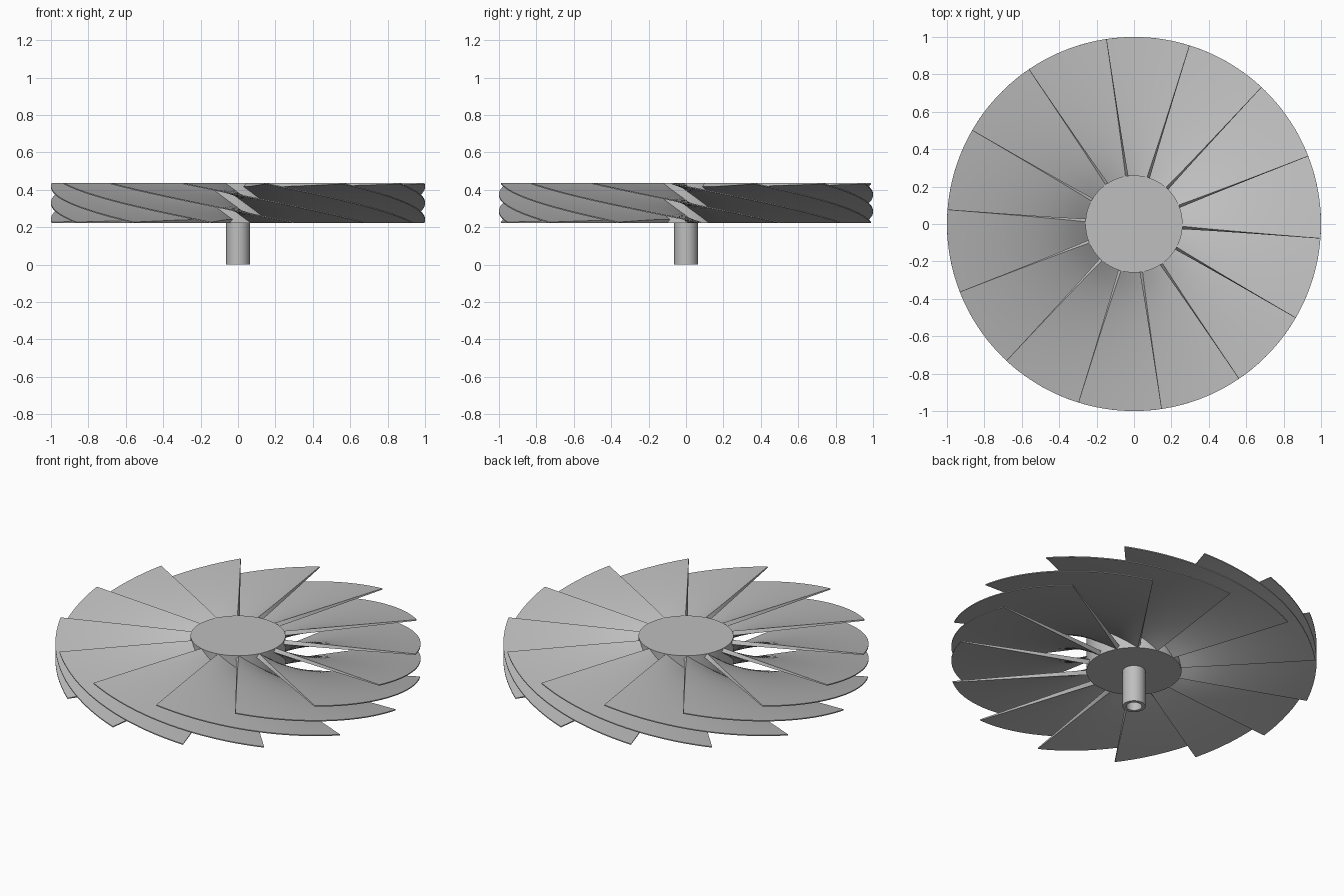
import bpy, bmesh, math
from mathutils import Vector

if "Cube" in bpy.data.objects:
    bpy.data.objects.remove(bpy.data.objects["Cube"], do_unlink=True)

BLADES = 14
LOW, HIGH = 0.222, 0.437
HUB_R, RIM_R = 0.26, 1.0
TWIST = math.radians(60.5)
PHASE = math.radians(72.7)
STEPS_R, STEPS_T = 10, 20

grey = bpy.data.materials.new("plain grey")
grey.use_nodes = True
colour = (0.52, 0.52, 0.52, 1)
grey.diffuse_color = colour
grey.node_tree.nodes["Principled BSDF"].inputs["Base Color"].default_value = colour


def finish(bm, name):
    """Turn a bmesh into a named, smoothly shaded object."""
    bmesh.ops.recalc_face_normals(bm, faces=bm.faces)
    mesh = bpy.data.meshes.new(name)
    bm.to_mesh(mesh)
    bm.free()
    mesh.materials.append(grey)
    obj = bpy.data.objects.new(name, mesh)
    bpy.context.collection.objects.link(obj)
    bpy.ops.object.select_all(action="DESELECT")
    obj.select_set(True)
    bpy.context.view_layer.objects.active = obj
    bpy.ops.object.shade_smooth_by_angle(angle=math.radians(30))
    return obj


def lathe(name, profile, sides=64):
    """Spin a profile of (radius, height) points around the z axis."""
    bm = bmesh.new()
    verts = [bm.verts.new((r, 0, z)) for r, z in profile]
    edges = [bm.edges.new(pair) for pair in zip(verts, verts[1:])]
    bmesh.ops.spin(bm, geom=verts + edges, cent=(0, 0, 0), axis=(0, 0, 1),
                   angle=math.tau, steps=sides, use_duplicate=False)
    bmesh.ops.remove_doubles(bm, verts=bm.verts, dist=1e-5)
    return finish(bm, name)


def section(bm, u):
    """Closed loop across one blade at a given fraction from hub to rim."""
    r = HUB_R - 0.01 + (RIM_R - HUB_R + 0.01) * u
    half = (0.026 + (0.006 - 0.026) * u) / 2
    pitch = math.atan2(HIGH - LOW, r * TWIST)
    inset = half * math.cos(pitch)
    loop = []
    for side in (1, -1):
        for j in range(STEPS_T + 1)[::side]:
            t = j / STEPS_T
            a = PHASE + TWIST * t
            z = HIGH - inset + (LOW - HIGH + 2 * inset) * t
            around = Vector((-math.sin(a), math.cos(a), 0))
            normal = around * math.sin(pitch) + Vector((0, 0, math.cos(pitch)))
            centre = Vector((r * math.cos(a), r * math.sin(a), z))
            loop.append(bm.verts.new(centre + normal * half * side))
    return loop


# Hub and hollow shaft
lathe("hub", [(0, LOW), (HUB_R, LOW), (HUB_R, HIGH), (0, HIGH)])
lathe("shaft", [(0.043, LOW), (0.043, 0), (0.063, 0), (0.063, LOW)], 32)

# One twisted blade, thicker at its root
bm = bmesh.new()
loops = [section(bm, i / STEPS_R) for i in range(STEPS_R + 1)]
count = len(loops[0])
for inner, outer in zip(loops, loops[1:]):
    for j in range(count):
        k = (j + 1) % count
        bm.faces.new((inner[j], inner[k], outer[k], outer[j]))
for end in (loops[0], loops[-1]):
    for j in range(STEPS_T):
        bm.faces.new((end[j], end[j + 1], end[count - 2 - j], end[count - 1 - j]))
blade = finish(bm, "blade_1")

# The remaining blades share its mesh
for n in range(1, BLADES):
    copy = blade.copy()
    copy.name = f"blade_{n + 1}"
    copy.rotation_euler.z = math.tau * n / BLADES
    bpy.context.collection.objects.link(copy)
